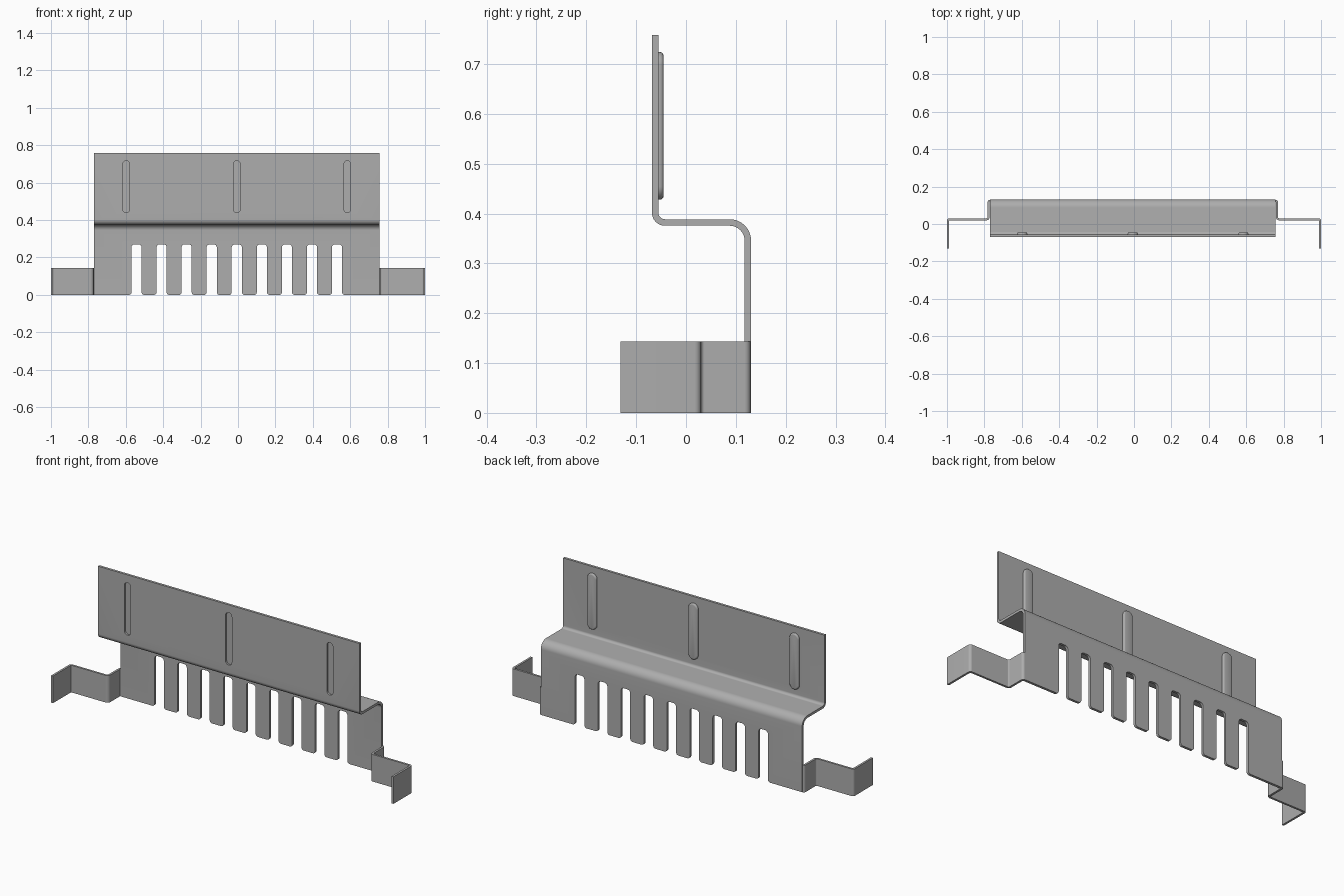
import bpy, bmesh, math
from mathutils import Vector

cube = bpy.data.objects.get("Cube")
if cube:
    bpy.data.objects.remove(cube, do_unlink=True)

steel = bpy.data.materials.new("grey steel")
steel.use_nodes = True
steel.diffuse_color = (0.42, 0.42, 0.42, 1)
steel.node_tree.nodes["Principled BSDF"].inputs["Base Color"].default_value = steel.diffuse_color

LEFT, RIGHT = -0.77, 0.757          # sheet side edges
MID = (LEFT + RIGHT) / 2
T = 0.013                           # sheet thickness


def fillet(points, radii, closed=False, steps=6):
    """Round the corners of a 2D path; radius 0 keeps a corner sharp."""
    pts, out, n = [Vector(p) for p in points], [], len(points)
    for i, (p, r) in enumerate(zip(pts, radii)):
        if r == 0 or (not closed and i in (0, n - 1)):
            out.append(p)
            continue
        a, b = (pts[i - 1] - p).normalized(), (pts[(i + 1) % n] - p).normalized()
        half = a.angle(b) / 2
        center = p + (a + b).normalized() * r / math.sin(half)
        start = p + a * r / math.tan(half) - center
        end = p + b * r / math.tan(half) - center
        for k in range(steps + 1):
            t = k / steps
            out.append(center + start.lerp(end, t).normalized() * r)
    return out


def thicken(path, t):
    """Turn a centre line into a closed strip outline."""
    left, right = [], []
    for i, p in enumerate(path):
        d0 = (p - path[max(i - 1, 0)]).normalized()
        d1 = (path[min(i + 1, len(path) - 1)] - p).normalized()
        d = (d0 + d1).normalized()
        scale = t / 2 / max(d.dot(d1 if d1.length else d0), 0.5)
        n = Vector((-d.y, d.x)) * scale
        left.append(p + n)
        right.append(p - n)
    return left + right[::-1]


def extrude(name, outline, axis, lo, hi):
    """Extrude a 2D outline along an axis; the outline uses the other two."""
    place = {"x": lambda p, h: (h, p.x, p.y),
             "y": lambda p, h: (p.x, h, p.y),
             "z": lambda p, h: (p.x, p.y, h)}[axis]
    bm = bmesh.new()
    rings = [[bm.verts.new(place(p, h)) for p in outline] for h in (lo, hi)]
    bm.faces.new(rings[0])
    bm.faces.new(rings[1])
    for i in range(len(outline)):
        j = (i + 1) % len(outline)
        bm.faces.new((rings[0][i], rings[0][j], rings[1][j], rings[1][i]))
    bmesh.ops.recalc_face_normals(bm, faces=bm.faces)
    mesh = bpy.data.meshes.new(name)
    bm.to_mesh(mesh)
    bm.free()
    mesh.materials.append(steel)
    obj = bpy.data.objects.new(name, mesh)
    bpy.context.collection.objects.link(obj)
    return obj


def capsule(x, z0, z1, w):
    box = [(x - w, z0), (x + w, z0), (x + w, z1), (x - w, z1)]
    return fillet(box, [w * 0.98] * 4, closed=True)


def bake(obj):
    """Apply the modifiers of an object."""
    graph = bpy.context.evaluated_depsgraph_get()
    obj.data = bpy.data.meshes.new_from_object(obj.evaluated_get(graph))
    obj.modifiers.clear()


def smooth(obj):
    bpy.ops.object.select_all(action="DESELECT")
    obj.select_set(True)
    bpy.context.view_layer.objects.active = obj
    bpy.ops.object.shade_smooth_by_angle(angle=math.radians(35))


# Folded sheet: back panel, shelf and upper panel in one strip
fold = fillet([(0.124, 0), (0.124, 0.382), (-0.062, 0.382), (-0.062, 0.758)],
              [0, 0.036, 0.02, 0], steps=8)
sheet = extrude("folded_sheet", thicken(fold, T), "x", LEFT, RIGHT)

# Slots between the teeth, flared at the open end to round the tooth tips
cutters = []
w, flare, top = 0.027, 0.02, 0.27
for i in range(-4, 5):
    x = MID + i * 0.134
    half = [(w + flare, -flare), (w + flare, 0), (w, 0), (w, top)]
    pts = [(x + a, b) for a, b in half] + [(x - a, b) for a, b in half[::-1]]
    radii = [0, 0, 0.014, 0.016, 0.016, 0.014, 0, 0]
    cutters.append(extrude("slot_cutter", fillet(pts, radii, closed=True), "y", 0.1, 0.15))

# Pressed ribs: an opening in the upper panel closed by a raised back
rib_centres = [MID + i * 0.591 for i in (-1, 0, 1)]
for x in rib_centres:
    cutters.append(extrude("rib_cutter", capsule(x, 0.44, 0.717, 0.018), "y", -0.09, -0.04))

for cutter in cutters:
    cutter.hide_render = True
    mod = sheet.modifiers.new("cut", "BOOLEAN")
    mod.operation, mod.solver, mod.object = "DIFFERENCE", "EXACT", cutter
bake(sheet)
for cutter in cutters:
    bpy.data.objects.remove(cutter, do_unlink=True)
smooth(sheet)

for name, x in zip(("right_rib", "middle_rib", "left_rib"), rib_centres):
    rib = extrude(name, capsule(x, 0.428, 0.724, 0.027), "y", -0.059, -0.045)
    bm = bmesh.new()
    bm.from_mesh(rib.data)
    rim = [e for e in bm.edges if all(v.co.y > -0.05 for v in e.verts)]
    bmesh.ops.bevel(bm, geom=rim, offset=0.007, segments=3, profile=0.5, affect="EDGES")
    bm.to_mesh(rib.data)
    bm.free()
    smooth(rib)

# Side arms: stepped forward from the back panel, then bent forward at the end
for name, edge, s in (("right_arm", LEFT, -1), ("left_arm", RIGHT, 1)):
    path = fillet([(edge, 0.124), (edge + s * 0.007, 0.124), (edge + s * 0.007, 0.025),
                   (s * 0.9945, 0.025), (s * 0.9945, -0.131)],
                  [0, 0.0068, 0.012, 0.008, 0])
    smooth(extrude(name, thicken(path, 0.011), "z", 0, 0.143))
